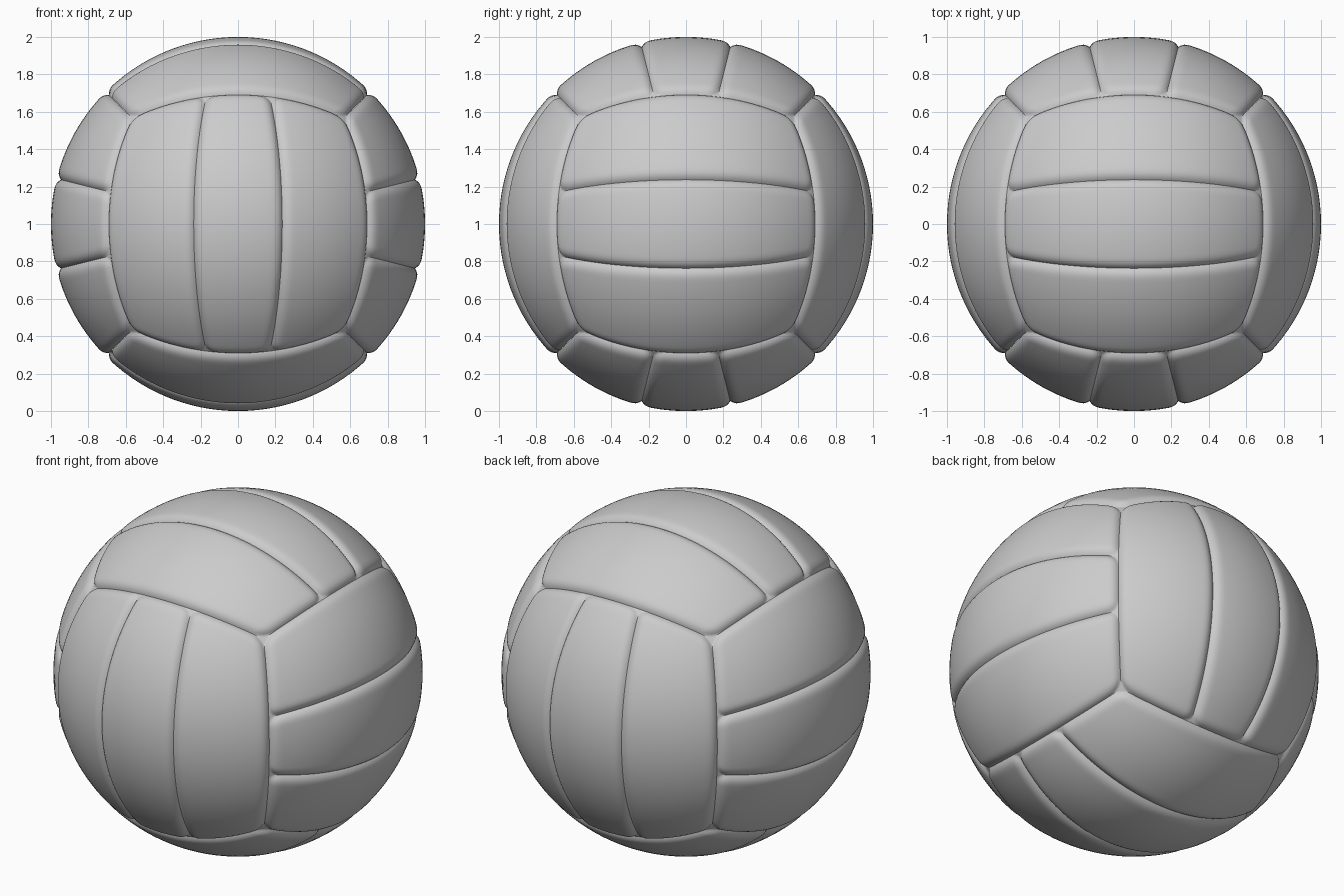
import bpy
from math import atan, tan, asin, sqrt, pi
from mathutils import Vector

if "Cube" in bpy.data.objects:
    bpy.data.objects.remove(bpy.data.objects["Cube"])

CUT = 0.25        # seam position on a unit cube face
ROLL = 0.06       # width of the rolled panel edge (radians)
DEPTH = 0.024     # seam groove depth
CENTRE = Vector((0, 0, 1))


def samples(lo, hi, n):
    """Tangent-space grid lines, packed closely near both seams."""
    a, b = atan(lo), atan(hi)
    edge = [0, .004, .01, .018, .028, .042, .06, .08]
    step = (b - a - 2 * edge[-1]) / n
    angles = [a + e for e in edge]
    angles += [a + edge[-1] + step * i for i in range(1, n)]
    angles += [b - e for e in reversed(edge)]
    return [tan(t) for t in angles]


def roll(p, depth, lo, hi):
    """0 on the flat of the panel, 1 on a seam, for one direction."""
    d = min(asin(max(-1, min(1, s * (p - k * depth) / sqrt(1 + k * k))))
            for s, k in ((1, lo), (-1, hi)))
    return max(0, 1 - max(0, d) / ROLL)


def panel(name, n_axis, sign, s_axis, l_axis, lo, hi):
    us = samples(lo, hi, 12)
    vs = samples(-1, 1, 28)
    verts, faces = [], []
    for u in us:
        for v in vs:
            k = 1 / sqrt(1 + u * u + v * v)
            q = min(1, sqrt(roll(u * k, k, lo, hi) ** 2 + roll(v * k, k, -1, 1) ** 2))
            p = Vector()
            p[n_axis], p[s_axis], p[l_axis] = sign * k, u * k, v * k
            verts.append(CENTRE + p * (1 - DEPTH * q ** 2.6))
    m = len(vs)
    for i in range(len(us) - 1):
        for j in range(m - 1):
            f = (i * m + j, (i + 1) * m + j, (i + 1) * m + j + 1, i * m + j + 1)
            faces.append(f[::-1] if sign > 0 else f)
    me = bpy.data.meshes.new(name)
    me.from_pydata(verts, [], faces)
    me.polygons.foreach_set("use_smooth", [True] * len(faces))
    me.update()
    ob = bpy.data.objects.new(name, me)
    bpy.context.collection.objects.link(ob)


# Six sides: name, outward axis, sign, axis across the strips, axis along them
SIDES = [("front", 1, -1, 0, 2), ("back", 1, 1, 0, 2),
         ("left", 0, -1, 2, 1), ("right", 0, 1, 2, 1),
         ("bottom", 2, -1, 1, 0), ("top", 2, 1, 1, 0)]

# Three strips per side
for side, n, sg, s, l in SIDES:
    for i, (lo, hi) in enumerate(((-1, -CUT), (-CUT, CUT), (CUT, 1))):
        panel(f"{side}_panel_{i + 1}", n, sg, s, l, lo, hi)
